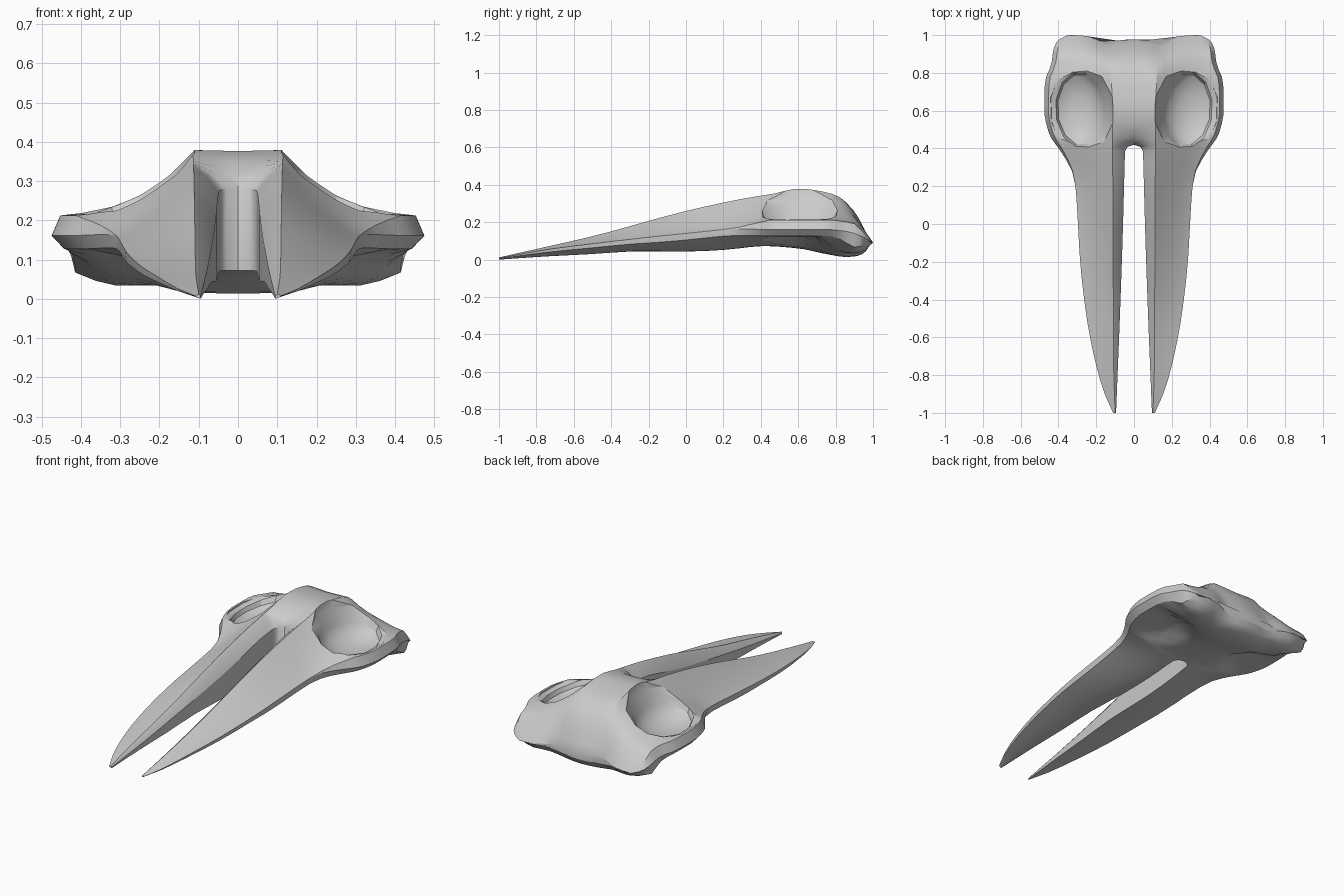
import bpy, bmesh, math

if "Cube" in bpy.data.objects:
    bpy.data.objects.remove(bpy.data.objects["Cube"])


def clamp(v, a=0.0, b=1.0):
    return max(a, min(b, v))


def curve(keys, y):
    """Smooth keyed curve (limited Hermite) evaluated at y."""
    if y <= keys[0][0]:
        return keys[0][1]
    if y >= keys[-1][0]:
        return keys[-1][1]

    def slope(i):
        if i == 0 or i == len(keys) - 1:
            j = max(0, min(i, len(keys) - 2))
            return (keys[j + 1][1] - keys[j][1]) / (keys[j + 1][0] - keys[j][0])
        a = (keys[i][1] - keys[i - 1][1]) / (keys[i][0] - keys[i - 1][0])
        b = (keys[i + 1][1] - keys[i][1]) / (keys[i + 1][0] - keys[i][0])
        return 0.0 if a * b <= 0 else 2 * a * b / (a + b)

    for i in range(len(keys) - 1):
        (a, p), (b, q) = keys[i], keys[i + 1]
        if y <= b:
            h = b - a
            t = (y - a) / h
            return ((2*t**3 - 3*t*t + 1) * p + (t**3 - 2*t*t + t) * h * slope(i)
                    + (3*t*t - 2*t**3) * q + (t**3 - t*t) * h * slope(i + 1))


# Long guide curves, each keyed along y
INNER_X = [(-1, .095), (-.75, .085), (-.5, .075), (0, .058), (.3, .05), (.385, .047), (.41, .03), (.42, 0)]
INNER_Z = [(-1, .006), (-.75, .045), (-.5, .09), (0, .19), (.3, .265), (.42, .282), (.48, .35),
           (.6, .377), (.75, .358), (.83, .325), (.9, .27), (.96, .185), (1, .11)]
RIDGE_X = [(-1, .1), (-.75, .108), (-.3, .11), (.6, .115), (1, .13)]
RIDGE_Z = [(-1, .012), (-.75, .068), (-.5, .125), (0, .26), (.3, .325), (.48, .355),
           (.6, .38), (.75, .36), (.83, .33), (.9, .272), (.96, .185), (1, .11)]
EDGE_X = [(-1, .11), (-.9, .155), (-.75, .2), (-.5, .25), (-.2, .285), (.2, .31), (.28, .328), (.38, .385),
          (.48, .45), (.6, .475), (.75, .472), (.85, .437), (.93, .425), (.97, .405), (1, .35)]
EDGE_Z = [(-1, .008), (-.75, .053), (-.5, .085), (0, .14), (.3, .165), (.45, .162),
          (.75, .162), (.87, .15), (.95, .12), (1, .09)]
BOTTOM_Z = [(-1, 0), (-.75, .017), (-.5, .03), (-.25, .045), (0, .043), (.2, .052), (.42, .072),
            (.6, .06), (.75, .03), (.86, .014), (.92, .018), (.97, .035), (1, .07)]


def section(y):
    """Closed half cross-section at station y."""
    xi, zi, xr, zr, xe, ze, zb = [curve(k, y) for k in
                                  (INNER_X, INNER_Z, RIDGE_X, RIDGE_Z, EDGE_X, EDGE_Z, BOTTOM_Z)]
    head = clamp((y - .25) / .2)
    tail = clamp((1.0 - y) / .1)
    lip = .05 * head * tail
    jaw = math.exp(-((y - .9) / .07) ** 2)
    th = min(.035, .4 * (ze - zb)) * tail + .04 * jaw * clamp((1 - y) / .05)
    p = 1.15 + .45 * head * tail
    pts = [(xi, zi), ((xi + xr) / 2, (zi + zr) / 2 + .008 * (zr - zi) / .07), (xr, zr)]
    x1, z1 = xe - .022 * head, ze + lip
    for i in range(1, 9):
        t = i / 8
        pts.append((xr + (x1 - xr) * t, z1 + (zr - z1) * (1 - t) ** p))
    pts.append((xe, ze - .001))
    low = 1.5 + 2.5 * clamp((y - .7) / .15)
    x2, z2 = xe - .028 * head * (1 - .6 * jaw) - .004, ze - th
    xb = xi if y < .415 else 0.0
    for i in range(9):
        s = i / 8
        x = x2 + (xb - x2) * s
        z = zb + (z2 - zb) * (1 - s) ** low
        # hollow beneath each socket
        r = ((x - .3) / .15) ** 2 + ((y - .6) / .17) ** 2
        z = max(z, min(.125, z + .05 * clamp(1 - r) ** .8))
        z += .016 * math.exp(-((x - .22) / .06) ** 2) * clamp((y - .75) / .1)
        pts.append((x, z))
    # wavy rear outline
    k = clamp((y - .82) / .18)
    out = []
    for x, z in pts:
        dy = -.04 * math.exp(-((x - .14) / .08) ** 2) - .02 * math.exp(-(x / .08) ** 2)
        out.append((x, y + k * dy, z))
    return out


def make_object(name, bm):
    bmesh.ops.recalc_face_normals(bm, faces=bm.faces)
    me = bpy.data.meshes.new(name)
    bm.to_mesh(me)
    bm.free()
    ob = bpy.data.objects.new(name, me)
    bpy.context.collection.objects.link(ob)
    return ob


def loft(bm, rings):
    rows = [[bm.verts.new(p) for p in r] for r in rings]
    n = len(rows[0])
    for a, b in zip(rows, rows[1:]):
        for i in range(n):
            bm.faces.new((a[i], a[(i + 1) % n], b[(i + 1) % n], b[i]))
    bm.faces.new(rows[0])
    bm.faces.new(rows[-1][::-1])


def apply_all(ob):
    bpy.context.view_layer.objects.active = ob
    for m in list(ob.modifiers):
        bpy.ops.object.modifier_apply(modifier=m.name)


def mirror(ob):
    m = ob.modifiers.new("mirror", 'MIRROR')
    m.use_clip = True
    m.merge_threshold = .0005


# Skull with two long beak prongs: lofted half, then mirrored
stations = [-1, -.96, -.9, -.82, -.73, -.63, -.52, -.4, -.28, -.15, -.02, .1, .2, .28, .34,
            .385, .4, .41, .42, .45, .48, .53, .58, .63, .68, .73, .78, .82, .86, .9, .93, .96, .98, 1]
bm = bmesh.new()
loft(bm, [section(y) for y in stations])
bmesh.ops.recalc_face_normals(bm, faces=bm.faces)
mid = [f for f in bm.faces if all(abs(v.co.x) < 1e-5 for v in f.verts)]
bmesh.ops.delete(bm, geom=mid, context='FACES')
skull = make_object("skull", bm)
mirror(skull)
apply_all(skull)

# Eye socket bowls with a bevelled rim, cut into both sides
bm = bmesh.new()
rings = []
for k, dz, tilt in [(1.5, .16, .4), (1.2, .012, .4), (1.0, -.012, .36), (.92, -.045, .3),
                    (.7, -.072, .24), (.38, -.088, .2), (.08, -.092, .2)]:
    ring = []
    for i in range(12):
        a = 2 * math.pi * (i + .5) / 12
        x, y = .136 * k * math.cos(a), .205 * k * math.sin(a)
        ring.append((.28 + x + .03 * y, .605 + y, .258 - tilt * x + dz))
    rings.append(ring)
loft(bm, rings)
cutter = make_object("socket_cutter", bm)
cutter.hide_render = True
mirror(cutter)
apply_all(cutter)
b = skull.modifiers.new("sockets", 'BOOLEAN')
b.operation = 'DIFFERENCE'
b.solver = 'EXACT'
b.object = cutter
apply_all(skull)
bpy.data.objects.remove(cutter)

# Smooth shading with crisp ridges
skull.select_set(True)
bpy.context.view_layer.objects.active = skull
bpy.ops.object.shade_smooth_by_angle(angle=math.radians(28))
